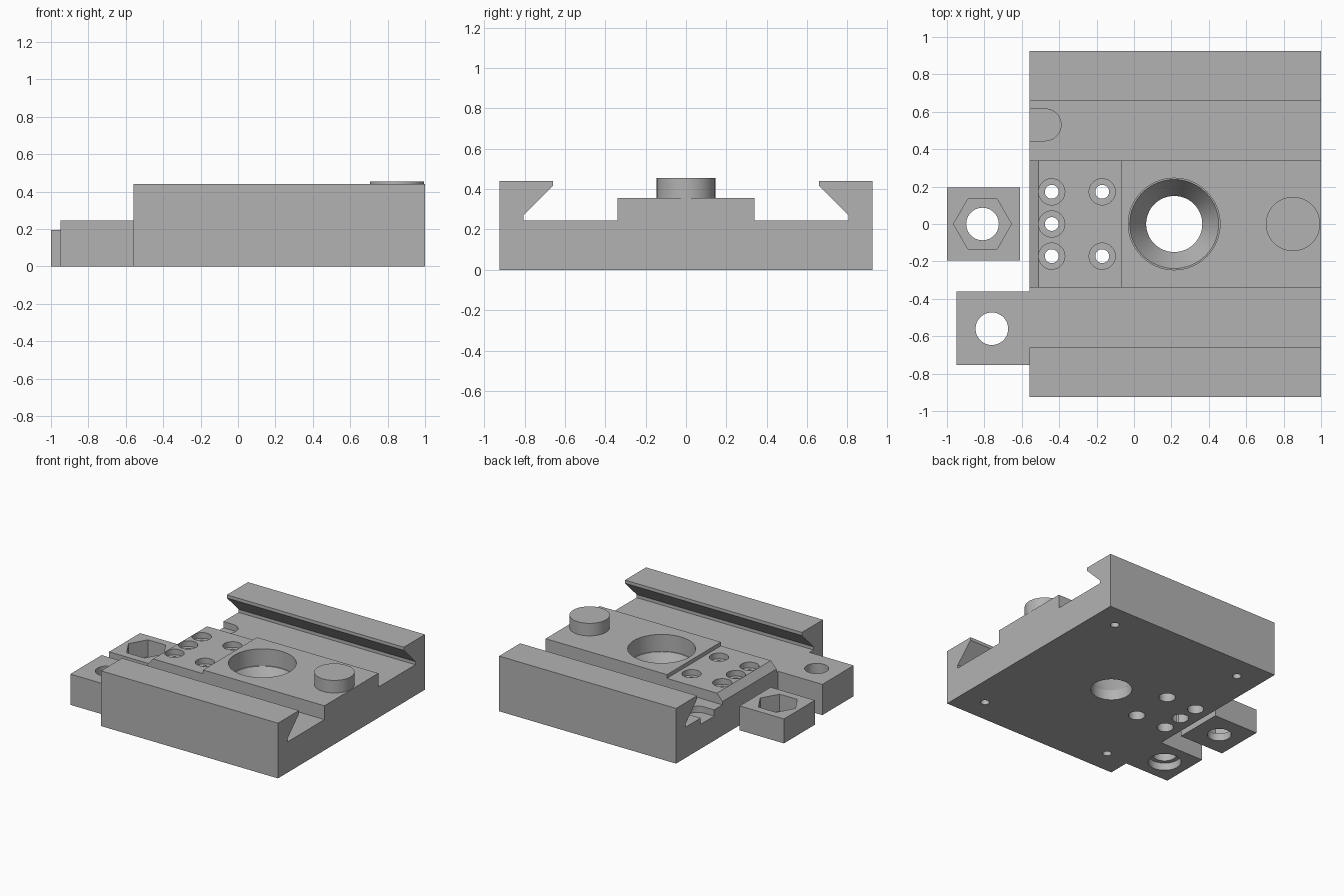
import bpy, bmesh, math

if "Cube" in bpy.data.objects:
    bpy.data.objects.remove(bpy.data.objects["Cube"])

grey = bpy.data.materials.new("plain grey")
grey.diffuse_color = (0.45, 0.45, 0.45, 1)
grey.use_nodes = True
grey.node_tree.nodes["Principled BSDF"].inputs["Base Color"].default_value = grey.diffuse_color


def make(name, bm):
    bmesh.ops.recalc_face_normals(bm, faces=bm.faces)
    me = bpy.data.meshes.new(name)
    bm.to_mesh(me)
    bm.free()
    ob = bpy.data.objects.new(name, me)
    bpy.context.collection.objects.link(ob)
    me.materials.append(grey)
    return ob


def prism(name, pts, axis, lo, hi):
    """Extrude a 2D outline along axis 0, 1 or 2 from lo to hi."""
    def place(p, d):
        c = list(p)
        c.insert(axis, d)
        return c
    bm = bmesh.new()
    f = bm.faces.new([bm.verts.new(place(p, lo)) for p in pts])
    g = bmesh.ops.extrude_face_region(bm, geom=[f])
    shift = [0, 0, 0]
    shift[axis] = hi - lo
    bmesh.ops.translate(bm, vec=shift, verts=[v for v in g["geom"] if isinstance(v, bmesh.types.BMVert)])
    return make(name, bm)


def box(name, x0, x1, y0, y1, z0, z1):
    return prism(name, [(x0, y0), (x1, y0), (x1, y1), (x0, y1)], 2, z0, z1)


def lathe(name, x, y, prof, n=64):
    """Closed turned solid from (radius, z) pairs."""
    bm = bmesh.new()
    rings = [[bm.verts.new((x + r * math.cos(2 * math.pi * i / n),
                            y + r * math.sin(2 * math.pi * i / n), z)) for i in range(n)]
             for r, z in prof]
    for a, b in zip(rings, rings[1:]):
        for i in range(n):
            j = (i + 1) % n
            bm.faces.new((a[i], a[j], b[j], b[i]))
    bm.faces.new(rings[0])
    bm.faces.new(rings[-1])
    return make(name, bm)


def boolean(ob, tool, op="DIFFERENCE"):
    bpy.context.view_layer.objects.active = ob
    m = ob.modifiers.new("cut", "BOOLEAN")
    m.operation, m.solver, m.object = op, "EXACT", tool
    bpy.ops.object.modifier_apply(modifier=m.name)
    bpy.data.objects.remove(tool)


def smooth(ob):
    bpy.ops.object.select_all(action="DESELECT")
    ob.select_set(True)
    bpy.context.view_layer.objects.active = ob
    bpy.ops.object.shade_smooth_by_angle(angle=math.radians(25))


# Slide body: mirrored dovetail cross-section run along x
half = [(0.925, 0), (0.925, 0.44), (0.66, 0.44), (0.66, 0.415), (0.805, 0.27),
        (0.805, 0.245), (0.34, 0.245), (0.34, 0.355)]
body = prism("slide_body", half + [(-y, z) for y, z in reversed(half)], 0, -0.56, 1)

# Side lug joined to the floor
boolean(body, box("lug", -0.95, -0.5, -0.755, -0.36, 0, 0.245), "UNION")

# Lowered screw plate with a chamfered end
boolean(body, prism("plate_cut", [(-0.07, 0.6), (-0.07, 0.325), (-0.51, 0.325),
                                  (-0.57, 0.26), (-0.7, 0.26), (-0.7, 0.6)], 1, -0.5, 0.5))

# Round-ended slot in the floor
arc = [(-0.475 + 0.085 * math.cos(a), 0.53 + 0.085 * math.sin(a))
       for a in [math.pi * (i / 24 - 0.5) for i in range(25)]]
boolean(body, prism("slot_cut", arc + [(-0.7, 0.615), (-0.7, 0.445)], 2, 0.195, 0.4))

# Large countersunk bore
boolean(body, lathe("bore_cut", 0.215, 0, [(0.15, -0.1), (0.15, 0.08), (0.238, 0.22),
                                           (0.245, 0.22), (0.245, 0.6)]))

# Five screw holes, counterbored from both sides
for x, y in [(-0.44, 0.172), (-0.44, 0), (-0.44, -0.172), (-0.17, 0.172), (-0.17, -0.172)]:
    boolean(body, lathe("screw_cut", x, y, [(0.06, -0.1), (0.06, 0.17), (0.037, 0.17),
                                            (0.037, 0.28), (0.07, 0.28), (0.07, 0.5)], 40))

# Blind corner holes underneath
for x in (-0.36, 0.8):
    for y in (-0.735, 0.735):
        boolean(body, lathe("corner_cut", x, y, [(0.032, -0.1), (0.032, 0.2)], 32))

# Lug hole, wider underneath
boolean(body, lathe("lug_cut", -0.76, -0.56, [(0.12, -0.1), (0.12, 0.06),
                                              (0.087, 0.06), (0.087, 0.5)]))
smooth(body)

# Stop pin on the centre island
smooth(lathe("stop_pin", 0.85, 0, [(0.145, 0.35), (0.145, 0.455)]))

# Loose nut block with a hexagonal pocket
block = box("nut_block", -1, -0.61, -0.195, 0.195, 0, 0.195)
boolean(block, lathe("hex_cut", -0.81, 0, [(0.155, 0.06), (0.155, 0.4)], 6))
boolean(block, lathe("nut_hole_cut", -0.81, 0, [(0.087, -0.1), (0.087, 0.3)]))
smooth(block)
